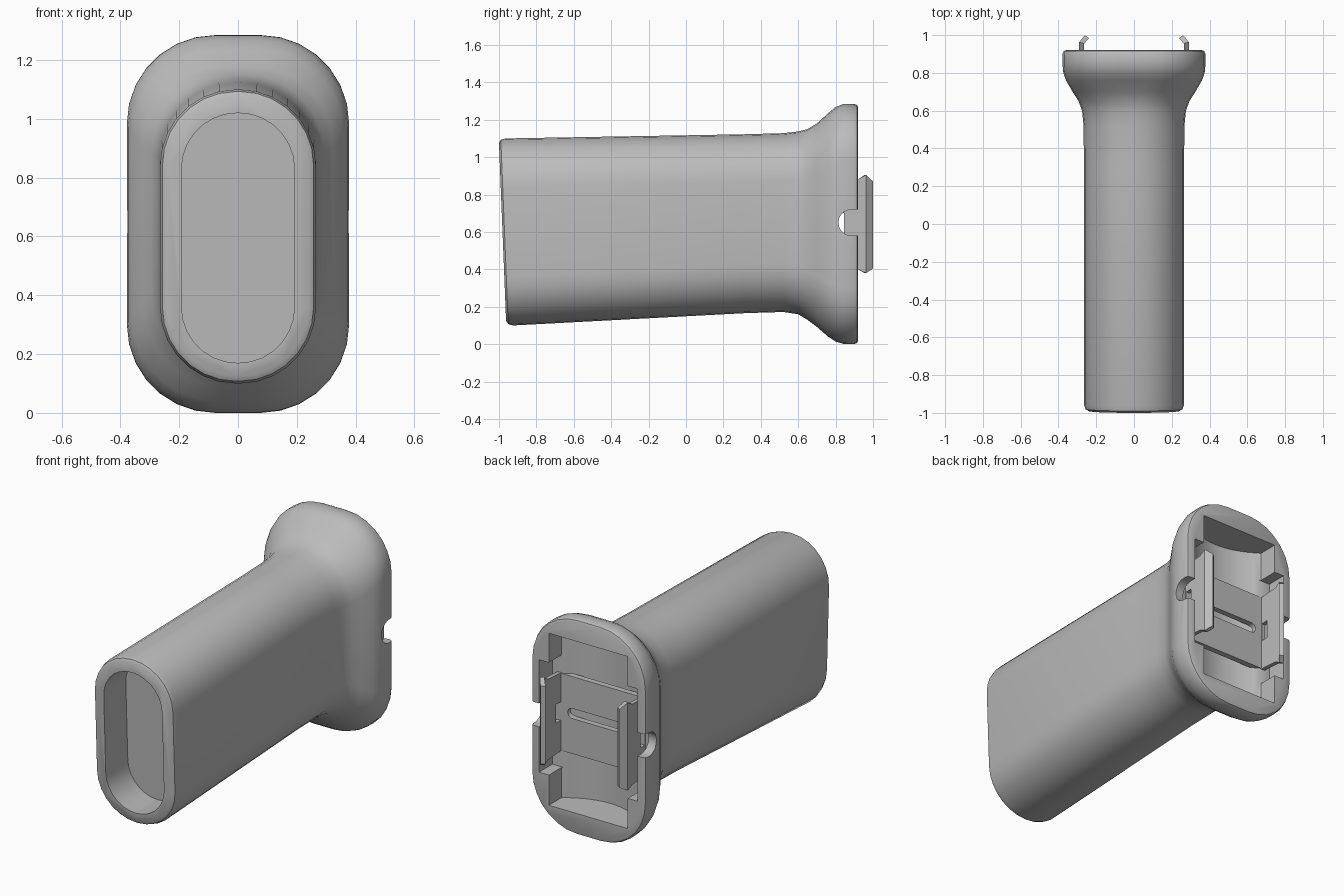
import bpy, bmesh, math

if "Cube" in bpy.data.objects:
    bpy.data.objects.remove(bpy.data.objects["Cube"], do_unlink=True)

grey = bpy.data.materials.new("mid_grey")
grey.use_nodes = True
grey.diffuse_color = (0.5, 0.5, 0.5, 1)
grey.node_tree.nodes["Principled BSDF"].inputs["Base Color"].default_value = grey.diffuse_color


def make(name, rings):
    """Skin a list of closed rings and cap both ends."""
    bm = bmesh.new()
    loops = [[bm.verts.new(p) for p in ring] for ring in rings]
    for a, b in zip(loops, loops[1:]):
        for i in range(len(a)):
            j = (i + 1) % len(a)
            bm.faces.new((a[i], a[j], b[j], b[i]))
    bm.faces.new(loops[0])
    bm.faces.new(loops[-1])
    bmesh.ops.recalc_face_normals(bm, faces=bm.faces)
    mesh = bpy.data.meshes.new(name)
    bm.to_mesh(mesh)
    bm.free()
    mesh.materials.append(grey)
    obj = bpy.data.objects.new(name, mesh)
    bpy.context.collection.objects.link(obj)
    return obj


def section(y, hw, lo, hi, r, slant=0.0, segs=7):
    """Rounded rectangle across y; slant pushes the lower edge back."""
    pts = []
    for q, (sx, sz) in enumerate(((1, 1), (-1, 1), (-1, -1), (1, -1))):
        cx, cz = sx * (hw - r), (hi - r if sz > 0 else lo + r)
        for k in range(segs + 1):
            t = (q + k / segs) * math.pi / 2
            z = cz + r * math.sin(t)
            pts.append((cx + r * math.cos(t), y + slant * (hi - z), z))
    return pts


def box(name, x, y, z):
    return make(name, [[(a, y[0], z[0]), (a, y[1], z[0]), (a, y[1], z[1]), (a, y[0], z[1])] for a in x])


def cut(obj, cutters):
    for c in cutters:
        c.hide_render = True
        mod = obj.modifiers.new("cut", "BOOLEAN")
        mod.operation, mod.solver, mod.object = "DIFFERENCE", "EXACT", c
        bpy.context.view_layer.objects.active = obj
        bpy.ops.object.modifier_apply(modifier=mod.name)
        bpy.data.objects.remove(c, do_unlink=True)


def smooth(obj, angle):
    bpy.ops.object.select_all(action="DESELECT")
    obj.select_set(True)
    bpy.context.view_layer.objects.active = obj
    bpy.ops.object.shade_smooth_by_angle(angle=math.radians(angle))


# Grip body with flared rear flange: y, half width, low z, high z, corner radius, slant
stations = [
    (-1.0, .24, .125, 1.075, .235, .04),
    (-.99, .257, .108, 1.093, .25, .04),
    (-.965, .265, .10, 1.10, .258, .04),
    (.3, .265, .166, 1.122, .258, .02),
    (.52, .267, .172, 1.128, .258, 0),
    (.60, .275, .16, 1.137, .26, 0),
    (.65, .293, .13, 1.15, .265, 0),
    (.70, .325, .092, 1.18, .275, 0),
    (.76, .36, .04, 1.235, .29, 0),
    (.80, .374, .014, 1.268, .3, 0),
    (.84, .378, .002, 1.284, .3, 0),
    (.90, .378, .0, 1.285, .3, 0),
    (.915, .372, .007, 1.278, .295, 0),
    (.92, .36, .018, 1.267, .285, 0),
]
body = make("grip_body", [section(*s) for s in stations])

# Front recess
recess = make("recess_cutter", [section(y, .192, .17, 1.02, .19, .04) for y in (-1.2, -.79)])

# Rear cavity with a concave floor
arc = [(.26 * i / 8, .71 + .09 * (i / 8) ** 2) for i in range(-8, 9)]
outline = [(-.26, 1.1)] + arc + [(.26, 1.1)]
cavity = make("cavity_cutter", [[(x, y, z) for x, y in outline] for z in (.13, 1.155)])
clip_bay = box("clip_bay_cutter", (-.325, .325), (.795, 1.1), (.31, .98))

# Rounded slot through both flange sides
half = [(.885 - .07 * math.cos(t), .65 + .07 * math.sin(t))
        for t in (math.pi * (i / 10 - .5) for i in range(11))]
half = [(1.1, .58)] + half + [(1.1, .72)]
side_slot = make("side_slot_cutter", [[(x, y, z) for y, z in half] for x in (-.6, .6)])
cut(body, [recess, cavity, clip_bay, side_slot])
smooth(body, 35)

# Mounting plate with a long slot
plate = box("mounting_plate", (-.28, .28), (.765, .80), (.41, .87))
slot = make("plate_slot_cutter", [section(y, .22, .62, .68, .03) for y in (.6, .9)])
cut(plate, [slot])

# Hooked side clips: outer x, outer y, inner x, inner y, low z, high z
hook = [
    (.29, .765, .265, .765, .41, .87),
    (.29, .92, .265, .92, .40, .88),
    (.29, .963, .265, .955, .38, .905),
    (.26, 1.0, .238, .983, .405, .87),
]
for side, s in (("left", 1), ("right", -1)):
    clip = make(side + "_clip", [
        [(s * xo, yo, lo), (s * xo, yo, hi), (s * xi, yi, hi), (s * xi, yi, lo)]
        for xo, yo, xi, yi, lo, hi in hook])
    gap = box("clip_gap_cutter", (s * .2, s * .35), (.801, .845), (.59, .70))
    cut(clip, [gap])
